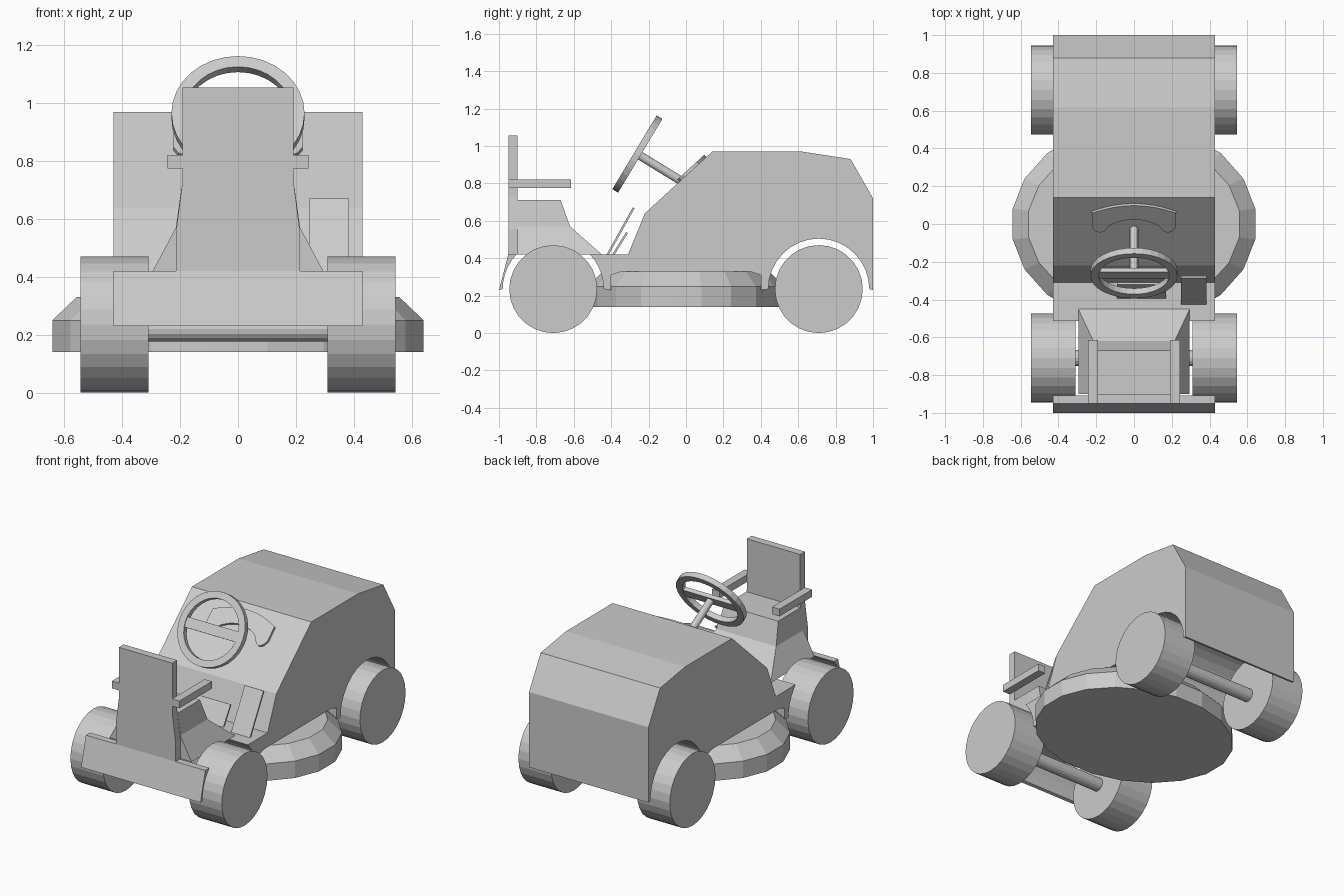
import bpy, bmesh
from math import sin, cos, pi, radians, atan2
from mathutils import Vector, Matrix

cube = bpy.data.objects.get("Cube")
if cube:
    bpy.data.objects.remove(cube, do_unlink=True)

grey = bpy.data.materials.new("light_grey")
grey.use_nodes = True
grey.diffuse_color = (0.6, 0.6, 0.6, 1)
grey.node_tree.nodes["Principled BSDF"].inputs["Base Color"].default_value = (0.6, 0.6, 0.6, 1)


def finish(name, bm, matrix=None):
    if matrix:
        bm.transform(matrix)
    bmesh.ops.recalc_face_normals(bm, faces=bm.faces)
    mesh = bpy.data.meshes.new(name)
    bm.to_mesh(mesh)
    bm.free()
    mesh.materials.append(grey)
    obj = bpy.data.objects.new(name, mesh)
    bpy.context.collection.objects.link(obj)
    return obj


def loft(name, rings, matrix=None, closed=False):
    """Skin a list of equal-length rings; cap the ends unless the loft closes on itself."""
    bm = bmesh.new()
    loops = [[bm.verts.new(p) for p in ring] for ring in rings]
    pairs = list(zip(loops, loops[1:]))
    if closed:
        pairs.append((loops[-1], loops[0]))
    else:
        bm.faces.new(loops[0])
        bm.faces.new(loops[-1])
    for a, b in pairs:
        for i in range(len(a)):
            j = (i + 1) % len(a)
            bm.faces.new((a[i], a[j], b[j], b[i]))
    return finish(name, bm, matrix)


def extrude_side(name, profile, x0, x1):
    """Extrude a (y, z) profile across x."""
    return loft(name, [[(x, y, z) for y, z in profile] for x in (x0, x1)])


def box(name, low, high, matrix=None):
    return loft(name, [[(low[0], low[1], z), (high[0], low[1], z),
                        (high[0], high[1], z), (low[0], high[1], z)]
                       for z in (low[2], high[2])], matrix)


def rod(name, start, end, radius, sides):
    start, end = Vector(start), Vector(end)
    axis = end - start
    bm = bmesh.new()
    bmesh.ops.create_cone(bm, cap_ends=True, segments=sides, radius1=radius,
                          radius2=radius, depth=axis.length)
    turn = axis.to_track_quat('Z', 'Y').to_matrix().to_4x4()
    return finish(name, bm, Matrix.Translation((start + end) / 2) @ turn)


def ellipse(rx, ry, z, sides):
    return [(rx * cos(2 * pi * (i + 0.5) / sides), ry * sin(2 * pi * (i + 0.5) / sides), z)
            for i in range(sides)]


def arch(y, a0, a1, steps):
    return [(y + 0.27 * cos(radians(a0 + (a1 - a0) * i / steps)),
             0.235 + 0.27 * sin(radians(a0 + (a1 - a0) * i / steps))) for i in range(steps + 1)]


AXLE_Y = 0.71
WIDTH = 0.43

# Hood and footplate with wheel arches and a recess for the deck
body = [(1, 0.23), (1, 0.72), (0.88, 0.93), (0.62, 0.97), (0.14, 0.97), (-0.22, 0.64), (-0.31, 0.42)]
body += arch(-AXLE_Y, 43.25, 0, 5)
body += [(-0.40, 0.23), (-0.40, 0.31), (-0.34, 0.33), (0.34, 0.33), (0.40, 0.31), (0.40, 0.23)]
body += arch(AXLE_Y, 180, 0, 16)
extrude_side("hood_and_footplate", body, -WIDTH, WIDTH)

# Panel closing the arch behind the seat
extrude_side("seat_end_panel", [(-1, 0.23), (-0.95, 0.42)] + arch(-AXLE_Y, 136.75, 180, 5),
             -WIDTH, WIDTH)

# Wheels and axles
for end, y in (("seat", -AXLE_Y), ("hood", AXLE_Y)):
    for side, s in (("left", 1), ("right", -1)):
        rod(f"{end}_wheel_{side}", (s * 0.31, y, 0.235), (s * 0.545, y, 0.235), 0.235, 28)
    rod(f"{end}_axle", (-0.32, y, 0.22), (0.32, y, 0.22), 0.043, 16)

# Cutting deck
loft("mower_deck", [ellipse(0.65, 0.53, 0.14, 20), ellipse(0.65, 0.53, 0.25, 20),
                    ellipse(0.565, 0.45, 0.33, 20)])

# Seat pedestal, backrest and armrests
loft("seat_base", [[(-w, back, z), (w, back, z), (w, front, z), (-w, front, z)]
                   for w, back, front, z in ((0.295, -0.9, -0.45, 0.42),
                                             (0.215, -0.9, -0.62, 0.57),
                                             (0.195, -0.9, -0.67, 0.71))])
half = [(0.215, 0.42), (0.215, 0.55), (0.192, 0.73), (0.192, 1.055)]
outline = half + [(-x, z) for x, z in reversed(half)]
loft("seat_backrest", [[(x, y, z) for x, z in outline] for y in (-0.95, -0.9)])
for side, s in (("left", 1), ("right", -1)):
    x0, x1 = sorted((s * 0.19, s * 0.243))
    box(f"armrest_{side}", (x0, -0.95, 0.775), (x1, -0.615, 0.822))

# Steering wheel: ring, crossbar and column
tilt = Matrix.Translation((0, -0.26, 0.957)) @ Matrix.Rotation(radians(59), 4, 'X')
outer, inner, thick = 0.23, 0.187, 0.018
ring = []
for i in range(32):
    a = 2 * pi * i / 32
    ring.append([(r * cos(a), r * sin(a), z) for r, z in
                 ((outer, -thick), (outer, thick), (inner, thick), (inner, -thick))])
loft("steering_wheel_rim", ring, tilt, closed=True)
box("steering_wheel_bar", (-0.2, -0.032, -0.013), (0.2, 0.032, 0.013), tilt)
rod("steering_column", (0, -0.26, 0.957), (0, -0.02, 0.81), 0.023, 12)

# Bean-shaped dash plate lying on the slope of the hood
slope = atan2(0.33, 0.36)
on_hood = Matrix.Translation((0, -0.22, 0.64)) @ Matrix.Rotation(slope, 4, 'X')
steps = 12
bean = []
for i in range(steps + 1):                      # upper edge
    t = -1 + 2 * i / steps
    bean.append((0.222 * t, 0.445 - 0.055 * t * t))
for i in range(1, 6):                           # right lobe
    a = -pi * i / 6
    bean.append((0.18 + 0.05 * cos(a), 0.335 + 0.085 * sin(a)))
for i in range(1, steps):                       # lower edge
    t = 1 - 2 * i / steps
    bean.append((0.14 * t, 0.345 - 0.05 * t * t))
for i in range(1, 6):                           # left lobe
    a = -pi * i / 6
    bean.append((-0.18 + 0.05 * cos(a), 0.335 + 0.085 * sin(a)))
loft("dash_plate", [[(x, y, z) for x, y in bean] for z in (-0.005, 0.016)], on_hood)

# Pedals
for name, x0, x1, low, high in (("large_pedal", 0.248, 0.383, (-0.425, 0.42), (-0.285, 0.672)),
                                ("small_pedal", -0.09, 0.17, (-0.395, 0.42), (-0.32, 0.54))):
    (y0, z0), (y1, z1) = low, high
    extrude_side(name, [(y0, z0), (y1, z1), (y1 + 0.01, z1 - 0.005), (y0 + 0.01, z0 - 0.005)], x0, x1)
